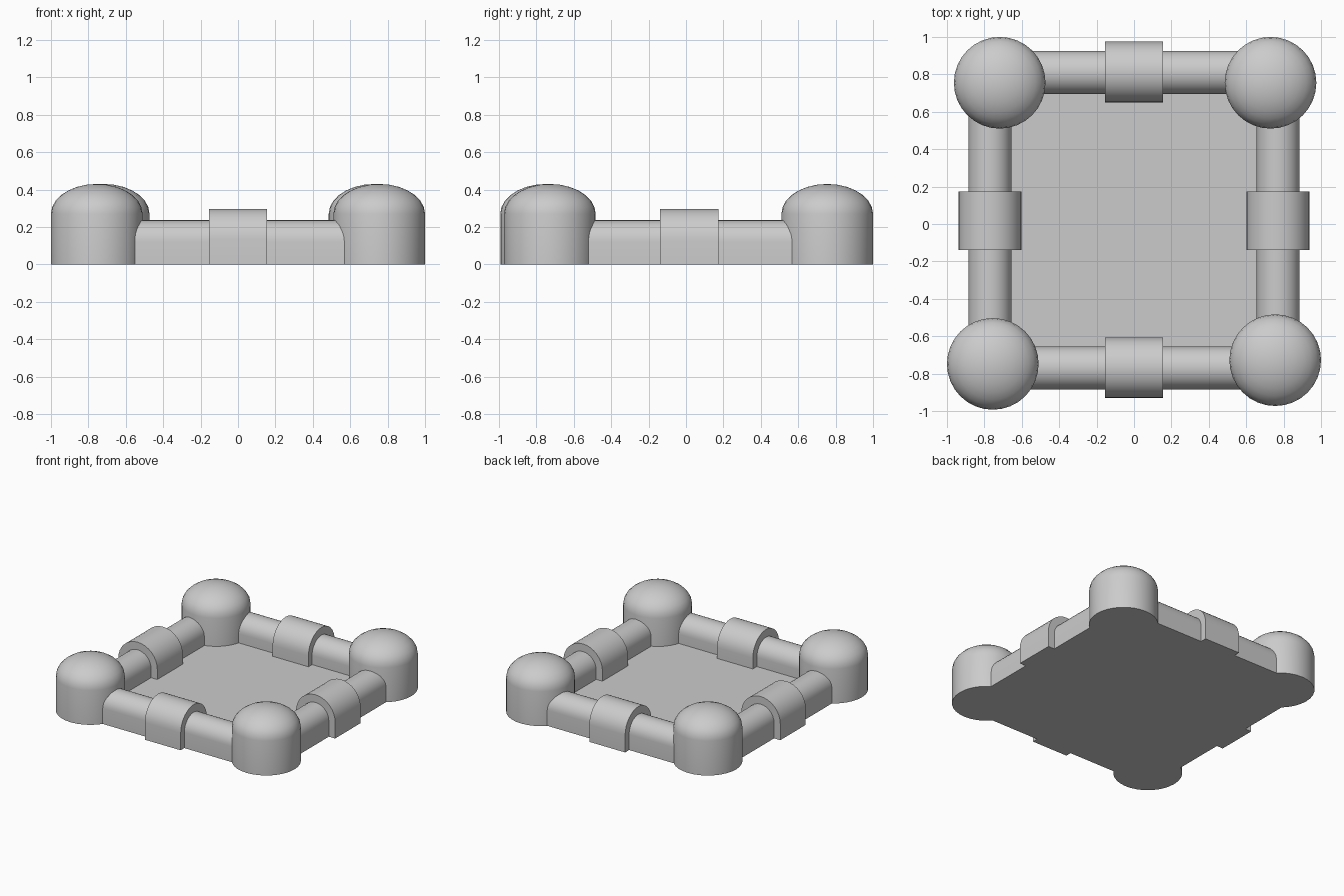
import bpy, bmesh, math

if "Cube" in bpy.data.objects:
    bpy.data.objects.remove(bpy.data.objects["Cube"])


def make_object(name, bm, smooth=True):
    bmesh.ops.recalc_face_normals(bm, faces=bm.faces)
    mesh = bpy.data.meshes.new(name)
    bm.to_mesh(mesh)
    bm.free()
    obj = bpy.data.objects.new(name, mesh)
    bpy.context.collection.objects.link(obj)
    if smooth:
        bpy.ops.object.select_all(action='DESELECT')
        obj.select_set(True)
        bpy.context.view_layer.objects.active = obj
        bpy.ops.object.shade_smooth_by_angle(angle=math.radians(35))
    return obj


def tower(name, x, y, radius=0.245, wall=0.27, top=0.43, sides=32, rings=7):
    """Round tower with a flattened dome, lathed from a profile."""
    bm = bmesh.new()
    profile = [(0, 0), (radius, 0)]
    for i in range(rings):
        a = math.pi / 2 * i / rings
        profile.append((radius * math.cos(a), wall + (top - wall) * math.sin(a)))
    profile.append((0, top))
    verts = [bm.verts.new((x + r, y, z)) for r, z in profile]
    edges = [bm.edges.new(p) for p in zip(verts, verts[1:])]
    bmesh.ops.spin(bm, geom=verts + edges, cent=(x, y, 0), axis=(0, 0, 1),
                   angle=2 * math.pi, steps=sides)
    bmesh.ops.remove_doubles(bm, verts=bm.verts, dist=1e-4)
    make_object(name, bm)


def arch(name, axis, start, end, centre, width, height, steps=16):
    """Round-topped bar with straight sides, running along x or y."""
    bm = bmesh.new()
    r = width / 2
    section = [(-r, 0), (r, 0)]
    for i in range(steps + 1):
        a = math.pi * i / steps
        section.append((r * math.cos(a), height - r + r * math.sin(a)))
    verts = []
    for u, z in section:
        co = (start, centre + u, z) if axis == 'x' else (centre + u, start, z)
        verts.append(bm.verts.new(co))
    face = bm.faces.new(verts)
    ext = bmesh.ops.extrude_face_region(bm, geom=[face], use_keep_orig=True)
    moved = [g for g in ext['geom'] if isinstance(g, bmesh.types.BMVert)]
    d = end - start
    bmesh.ops.translate(bm, verts=moved, vec=(d, 0, 0) if axis == 'x' else (0, d, 0))
    make_object(name, bm)


# Corner towers
for name, x, y in (("front_left", -0.755, -0.748), ("front_right", 0.755, -0.728),
                   ("back_left", -0.718, 0.755), ("back_right", 0.73, 0.755)):
    tower(name + "_tower", x, y)

# Rounded walls with a wider sleeve in the middle of each
for name, y in (("front", -0.77), ("back", 0.81)):
    arch(name + "_wall", 'x', -0.72, 0.72, y, 0.23, 0.237)
    arch(name + "_sleeve", 'x', -0.155, 0.155, y + 0.002, 0.325, 0.297)
for name, x in (("left", -0.77), ("right", 0.77)):
    arch(name + "_wall", 'y', -0.73, 0.75, x, 0.23, 0.237)
    arch(name + "_sleeve", 'y', -0.14, 0.175, x, 0.338, 0.297)

# Floor slab between the walls
bm = bmesh.new()
bmesh.ops.create_cube(bm, size=1)
bmesh.ops.scale(bm, verts=bm.verts, vec=(1.54, 1.58, 0.05))
bmesh.ops.translate(bm, verts=bm.verts, vec=(0, 0.02, 0.025))
make_object("floor", bm, smooth=False)
